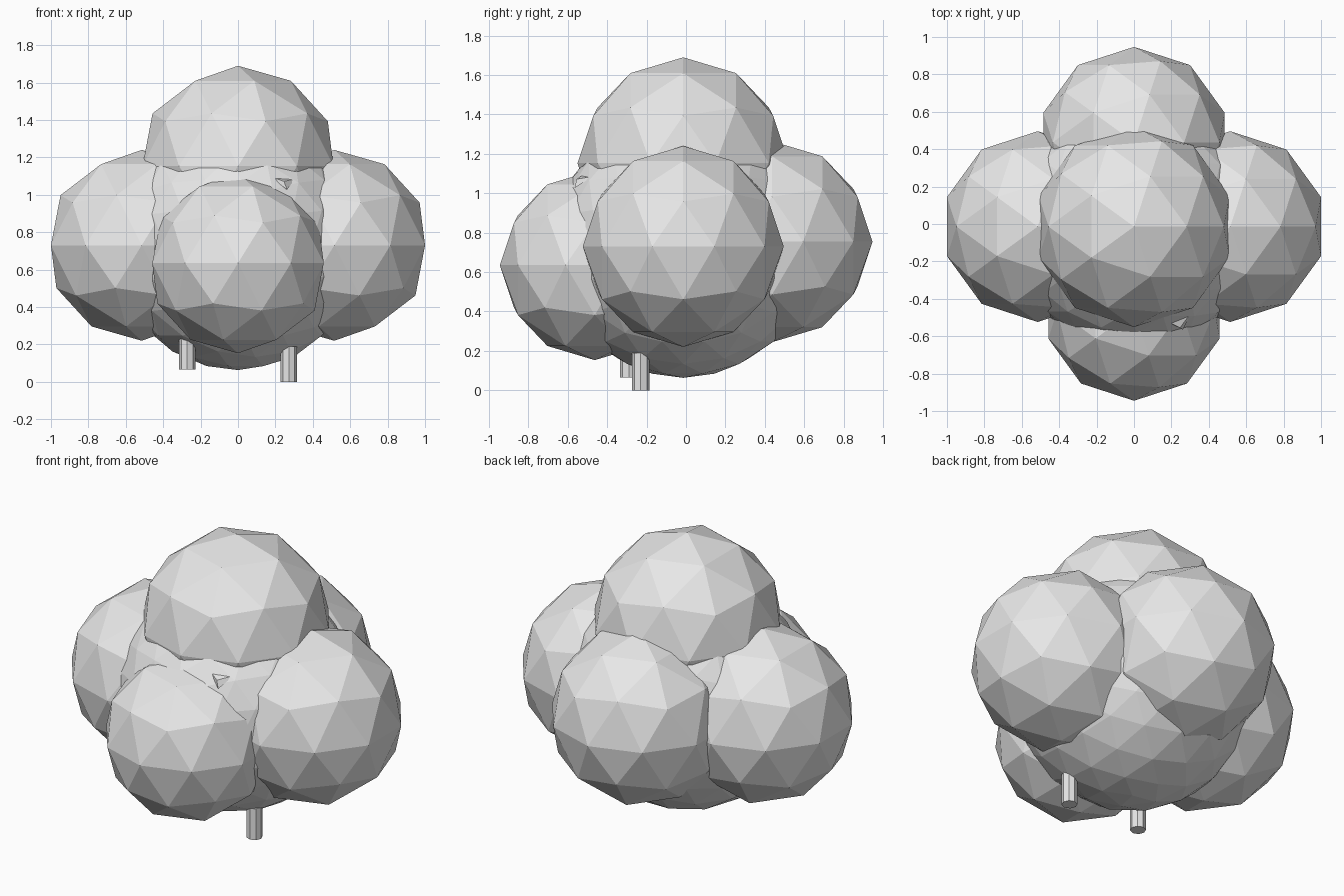
import bpy

if "Cube" in bpy.data.objects:
    bpy.data.objects.remove(bpy.data.objects["Cube"])

grey = bpy.data.materials.new("light_grey")
grey.diffuse_color = (0.8, 0.8, 0.8, 1)
grey.use_nodes = True
grey.node_tree.nodes["Principled BSDF"].inputs["Base Color"].default_value = grey.diffuse_color


def ball(name, location, radius, subdivisions=2):
    bpy.ops.mesh.primitive_ico_sphere_add(
        subdivisions=subdivisions, radius=radius, location=location)
    obj = bpy.context.object
    obj.name = name
    obj.data.materials.append(grey)


def leg(name, x, y, bottom, height=0.19):
    bpy.ops.mesh.primitive_cylinder_add(
        vertices=8, radius=0.044, depth=height,
        location=(x, y, bottom + height / 2))
    obj = bpy.context.object
    obj.name = name
    obj.data.materials.append(grey)


# Central body, finer than the lobes around it
MID_Y = -0.014
ball("body", (0, MID_Y, 0.73), 0.667, 3)

# Lobes: both sides, top, front and back
for side, sign in (("left", -1), ("right", 1)):
    ball(side + "_lobe", (sign * 0.515, MID_Y, 0.73), 0.51)
ball("top_lobe", (0, MID_Y, 1.153), 0.537)
ball("front_lobe", (0, -0.463, 0.635), 0.482)
ball("back_lobe", (0, 0.437, 0.754), 0.51)

# Uneven short legs
leg("left_leg", -0.272, -0.29, 0.065)
leg("right_leg", 0.272, -0.23, 0.0)

# Small pointed chip sticking out of the upper front
points = [(0.176, -0.52, 1.096), (0.305, -0.475, 1.085),
          (0.262, -0.565, 1.027), (0.246, -0.555, 1.072)]
faces = [(0, 3, 1), (0, 2, 3), (3, 2, 1), (0, 1, 2)]
mesh = bpy.data.meshes.new("chip")
mesh.from_pydata(points, [], faces)
mesh.materials.append(grey)
bpy.context.collection.objects.link(bpy.data.objects.new("chip", mesh))
